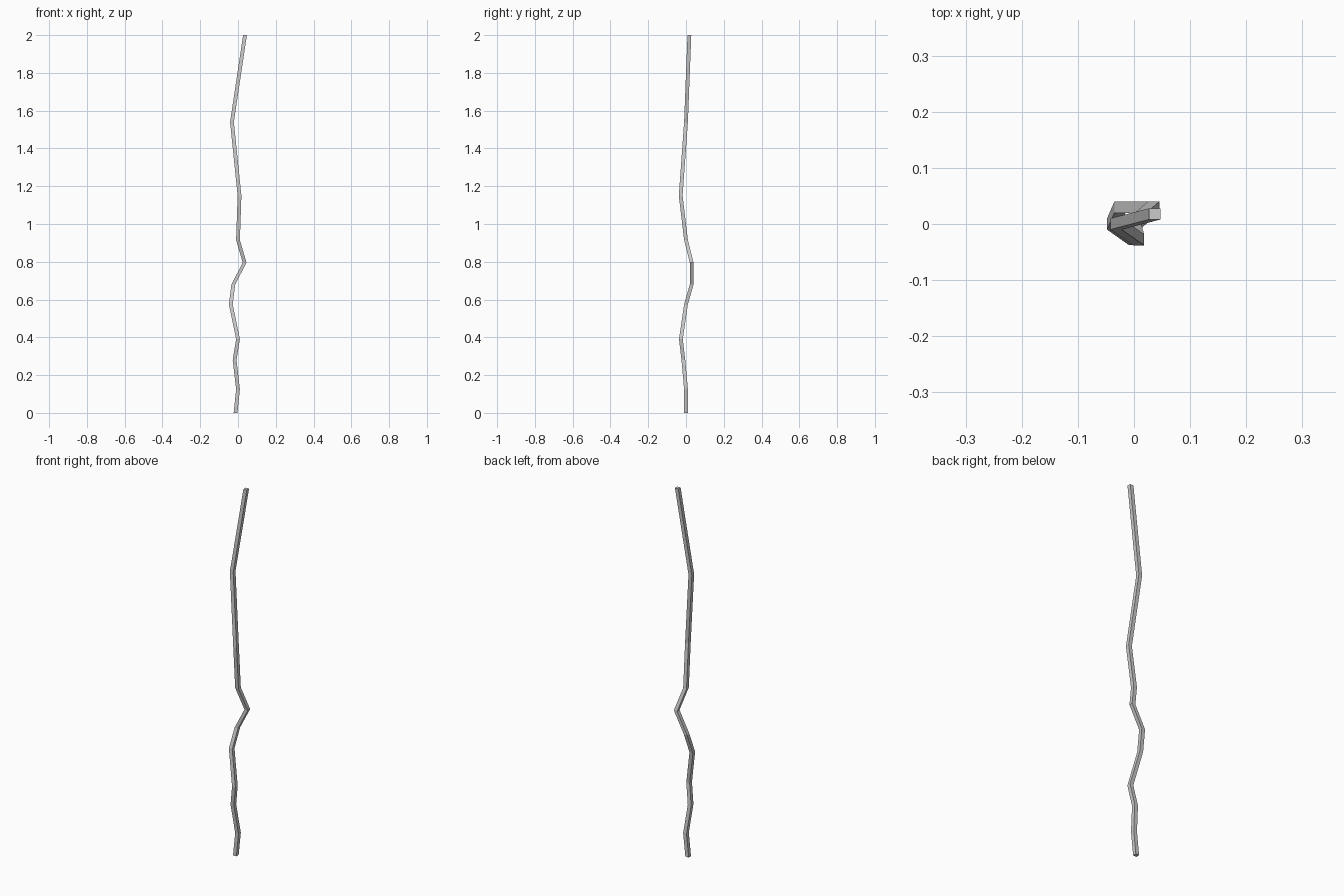
import bpy, bmesh

if "Cube" in bpy.data.objects:
    bpy.data.objects.remove(bpy.data.objects["Cube"])

# Centre line of the crooked stick: x, y, z at each bend
PATH = [(-0.013, 0, 0), (0, 0, 0.125), (-0.018, -0.014, 0.28), (0, -0.027, 0.39),
        (-0.038, 0, 0.575), (-0.025, 0.03, 0.68), (0.035, 0.03, 0.795), (0, 0, 0.915),
        (0.008, -0.028, 1.15), (-0.032, 0, 1.54), (0.037, 0.018, 2.0)]
HALF = 0.01

# Square cross-section at each bend, bridged into a four-sided shaft
bm = bmesh.new()
rings = [[bm.verts.new((x + sx * HALF, y + sy * HALF, z))
          for sx, sy in ((-1, -1), (1, -1), (1, 1), (-1, 1))] for x, y, z in PATH]
for low, high in zip(rings, rings[1:]):
    for i in range(4):
        j = (i + 1) % 4
        bm.faces.new((low[i], low[j], high[j], high[i]))

# End caps
bm.faces.new(rings[0][::-1])
bm.faces.new(rings[-1])
bmesh.ops.recalc_face_normals(bm, faces=bm.faces)

mesh = bpy.data.meshes.new("crooked_stick")
bm.to_mesh(mesh)
bm.free()
bpy.context.collection.objects.link(bpy.data.objects.new("crooked_stick", mesh))
